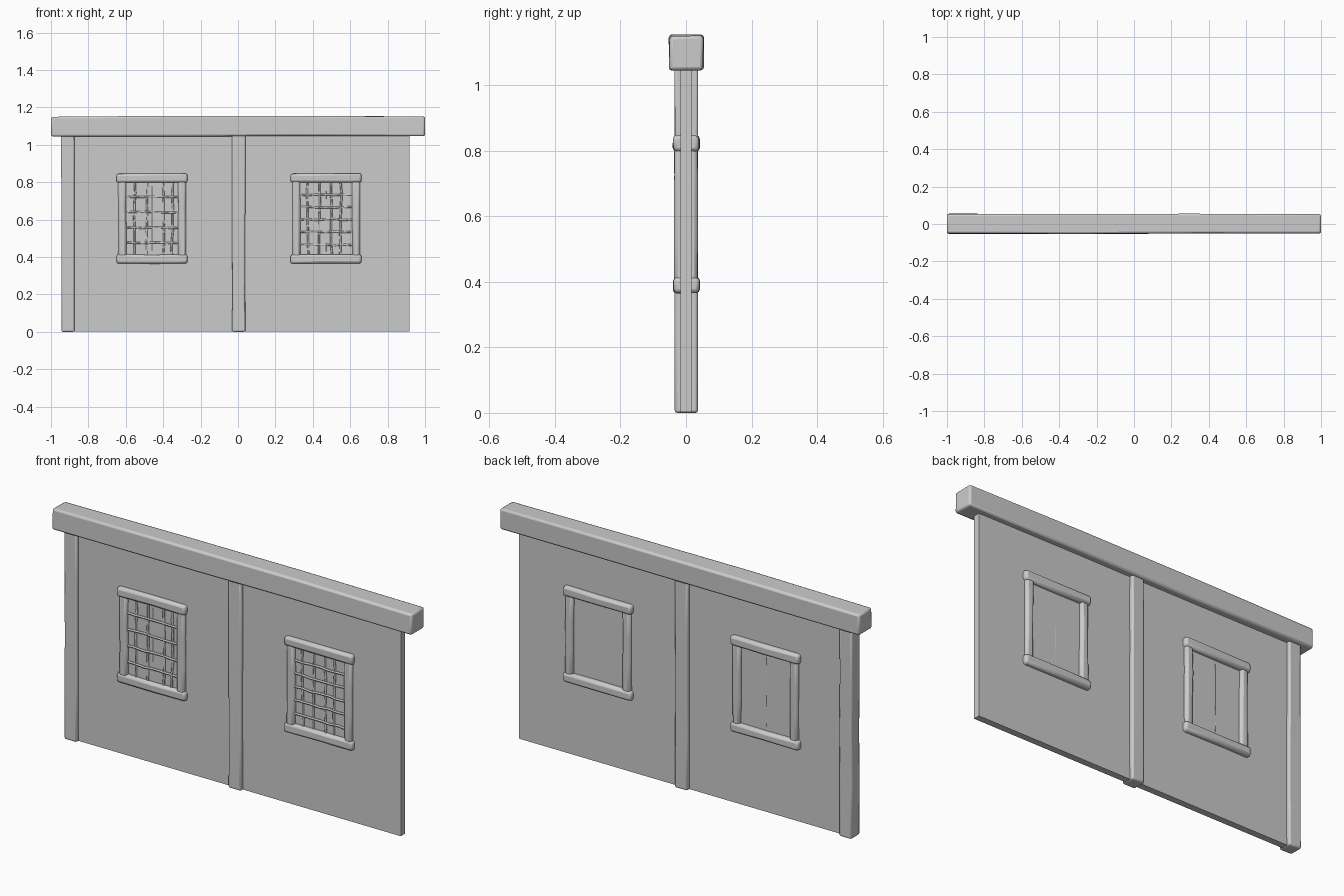
import bpy, bmesh, random
from mathutils import Vector

if "Cube" in bpy.data.objects:
    bpy.data.objects.remove(bpy.data.objects["Cube"])

random.seed(4)


def timber(name, lo, hi, bevel=0.008, jitter=0.002, cuts=3, crown=0.0):
    """Rough-hewn bevelled beam: rings along its longest axis, slightly uneven."""
    lo, hi = Vector(lo), Vector(hi)
    size = hi - lo
    axis = max(range(3), key=lambda i: size[i])
    a, b = (axis + 1) % 3, (axis + 2) % 3
    bm = bmesh.new()
    rings = []
    for k in range(cuts + 2):
        t = k / (cuts + 1)
        ring = []
        for u, v in ((0, 0), (1, 0), (1, 1), (0, 1)):
            p = Vector((0, 0, 0))
            p[axis] = lo[axis] + t * size[axis]
            p[a] = lo[a] + u * size[a] + random.uniform(-jitter, jitter)
            p[b] = lo[b] + v * size[b] + random.uniform(-jitter, jitter)
            if crown and p.z > (lo.z + hi.z) / 2:
                p.z += crown * 4 * t * (1 - t)
            ring.append(bm.verts.new(p))
        rings.append(ring)
    for r, s in zip(rings, rings[1:]):
        for i in range(4):
            j = (i + 1) % 4
            bm.faces.new((r[i], r[j], s[j], s[i]))
    bm.faces.new(rings[0][::-1])
    bm.faces.new(rings[-1])
    bmesh.ops.recalc_face_normals(bm, faces=bm.faces)
    me = bpy.data.meshes.new(name)
    bm.to_mesh(me)
    bm.free()
    ob = bpy.data.objects.new(name, me)
    bpy.context.collection.objects.link(ob)
    if bevel:
        m = ob.modifiers.new("bevel", 'BEVEL')
        m.width = bevel
        m.segments = 2
        m.limit_method = 'ANGLE'
    bpy.ops.object.select_all(action='DESELECT')
    bpy.context.view_layer.objects.active = ob
    ob.select_set(True)
    bpy.ops.object.shade_smooth_by_angle()
    return ob


def bars(name, paths, radius):
    """Thin round bars following short polylines."""
    cu = bpy.data.curves.new(name, 'CURVE')
    cu.dimensions = '3D'
    cu.bevel_depth = radius
    cu.bevel_resolution = 1
    cu.use_fill_caps = True
    for pts in paths:
        sp = cu.splines.new('POLY')
        sp.points.add(len(pts) - 1)
        for p, q in zip(sp.points, pts):
            p.co = (*q, 1)
    ob = bpy.data.objects.new(name, cu)
    bpy.context.collection.objects.link(ob)


def wobble(s=0.004):
    return random.uniform(-s, s)


# Wall panel, posts and top beam
timber("wall", (-0.92, -0.017, 0.003), (0.917, 0.017, 1.06), bevel=0, jitter=0, cuts=0)
timber("left_post", (-0.945, -0.034, 0), (-0.875, 0.036, 1.06), jitter=0.0015)
timber("middle_post", (-0.031, -0.034, 0), (0.039, 0.036, 1.06), jitter=0.0015)
timber("top_beam", (-1, -0.051, 1.046), (1, 0.054, 1.15), bevel=0.01, cuts=2, crown=0.006)

# Windows: centre x, vertical bar offsets, horizontal bar heights
windows = [
    ("left", -0.46, (-0.093, -0.027, 0.062, 0.108), (0.72, 0.64, 0.556, 0.475)),
    ("right", 0.47, (-0.097, -0.033, 0.03, 0.08), (0.733, 0.667, 0.6, 0.535, 0.465)),
]
for side, cx, verticals, levels in windows:
    # Frame passes right through the wall
    for part, z in (("lintel", 0.798), ("sill", 0.365)):
        timber(f"{side}_window_{part}", (cx - 0.19, -0.039, z), (cx + 0.19, 0.041, z + 0.048),
               bevel=0.012, cuts=1)
    for part, x in (("left_jamb", cx - 0.18), ("right_jamb", cx + 0.14)):
        timber(f"{side}_window_{part}", (x, -0.035, 0.4), (x + 0.042, 0.035, 0.81),
               bevel=0.012, cuts=2)
    # Uneven lattice on the front
    n = 6
    up = [[(cx + x + wobble(), -0.019 + wobble(0.001), 0.4 + 0.41 * k / n) for k in range(n + 1)]
          for x in verticals]
    across = [[(cx - 0.15 + 0.3 * k / n, -0.021 + wobble(0.001), z + wobble(0.003))
               for k in range(n + 1)] for z in levels]
    bars(f"{side}_window_lattice", up + across, 0.0055)
    # Central bar barely showing on both wall faces
    bars(f"{side}_window_centre_bar",
         [[(cx, y + wobble(0.001), 0.43 + 0.35 * k / n) for k in range(n + 1)]
          for y in (-0.0145, 0.0145)], 0.003)
